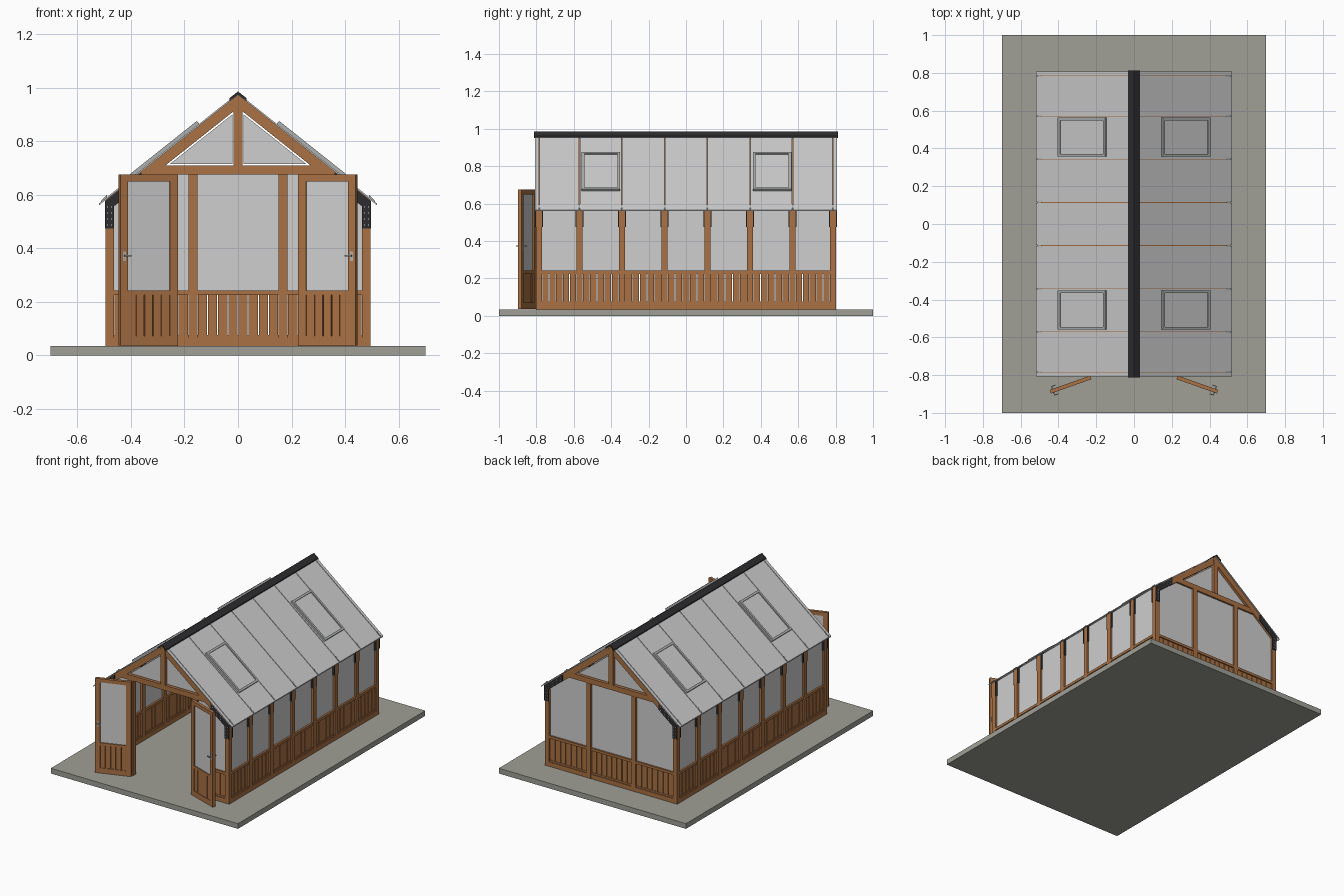
import bpy, bmesh, math
from mathutils import Matrix, Vector

if "Cube" in bpy.data.objects:
    bpy.data.objects.remove(bpy.data.objects["Cube"])


def material(name, rgb):
    m = bpy.data.materials.new(name)
    m.diffuse_color = (*rgb, 1)
    m.use_nodes = True
    m.node_tree.nodes["Principled BSDF"].inputs["Base Color"].default_value = m.diffuse_color
    return m


WOOD = material("cedar wood", (0.40, 0.165, 0.058))
GLASS = material("pale glazing", (0.62, 0.62, 0.62))
STONE = material("concrete", (0.35, 0.35, 0.31))
DARK = material("dark metal", (0.027, 0.027, 0.03))
METAL = material("grey metal", (0.42, 0.43, 0.43))

I = Matrix.Identity(4)


def finish(bm, name, mat):
    bmesh.ops.recalc_face_normals(bm, faces=bm.faces)
    me = bpy.data.meshes.new(name)
    bm.to_mesh(me)
    bm.free()
    me.materials.append(mat)
    ob = bpy.data.objects.new(name, me)
    bpy.context.collection.objects.link(ob)
    return ob


def box(bm, x0, x1, y0, y1, z0, z1, M=I):
    c = Vector(((x0 + x1) / 2, (y0 + y1) / 2, (z0 + z1) / 2))
    S = Matrix.Diagonal((abs(x1 - x0), abs(y1 - y0), abs(z1 - z0), 1))
    bmesh.ops.create_cube(bm, size=1, matrix=M @ Matrix.Translation(c) @ S)


def prism(bm, pts, y0, y1, mirror=False):
    """Extrude an xz outline along y; optionally repeat it on -x."""
    for s in ((1, -1) if mirror else (1,)):
        a = [bm.verts.new((s * x, y0, z)) for x, z in pts]
        b = [bm.verts.new((s * x, y1, z)) for x, z in pts]
        bm.faces.new(a)
        bm.faces.new(b[::-1])
        n = len(pts)
        for i in range(n):
            bm.faces.new((a[i], b[i], b[(i + 1) % n], a[(i + 1) % n]))


SL = 0.794                                   # roof slope
P = [-0.785, -0.57, -0.343, -0.114, 0.114, 0.343, 0.57, 0.785]  # post positions
HP = 0.016                                   # half post width
FL, SILL, RAIL, TOP = 0.035, 0.065, 0.242, 0.675


def roof(x): return 0.980 - SL * x           # outer roof line
def raft_t(x): return 0.973 - SL * x         # rafter top
def raft_b(x): return 0.925 - SL * x         # rafter underside


# base slab
bm = bmesh.new()
box(bm, -0.70, 0.70, -1, 1, 0, FL)
finish(bm, "base_slab", STONE)

# side posts, sills
bm = bmesh.new()
for s in (-1, 1):
    for y in P:
        box(bm, s * 0.463, s * 0.495, y - HP, y + HP, SILL, 0.565)
    box(bm, s * 0.463, s * 0.495, P[0] - HP, P[-1] + HP, FL, SILL)
finish(bm, "side_posts_and_sills", WOOD)

# rafters
bm = bmesh.new()
for y in P:
    prism(bm, [(0, raft_t(0)), (0.495, raft_t(0.495)), (0.495, raft_b(0.495)), (0, raft_b(0))],
          y - HP, y + HP, True)
finish(bm, "rafters", WOOD)

# gable frames: collar beam, king post, mid posts
bm = bmesh.new()
for y, xm in ((P[0], 0.24), (P[-1], 0.168)):
    prism(bm, [(-0.36, TOP), (0.36, TOP), (0.32, 0.71), (-0.32, 0.71)], y - HP + .001, y + HP - .001)
    box(bm, -0.017, 0.017, y - HP - .001, y + HP + .001, 0.71, 0.95)
    for s in (-1, 1):
        box(bm, s * xm - HP, s * xm + HP, y - HP, y + HP, FL, TOP)
finish(bm, "gable_frames", WOOD)


def wainscot(bm, M, L, sill=True):
    """Boarded panel: local x along wall, y thickness, z up."""
    if sill:
        box(bm, 0, L, -0.015, 0.015, FL, SILL, M)
    box(bm, 0, L, -0.015, 0.015, 0.225, RAIL, M)
    box(bm, 0, L, -0.010, 0.010, SILL, 0.076, M)
    n = round(L / 0.038)
    w = L / n
    for i in range(n):
        box(bm, i * w + 0.002, (i + 1) * w - 0.002, -0.007, 0.007, 0.07, 0.228, M)


wood, glass = bmesh.new(), bmesh.new()
# side bays
for s in (-1, 1):
    for a, b in zip(P, P[1:]):
        M = Matrix.Translation((s * 0.479, a + HP, 0)) @ Matrix.Rotation(math.pi / 2, 4, 'Z')
        wainscot(wood, M, b - a - 2 * HP, False)
        box(glass, s * 0.476, s * 0.482, a + HP, b - HP, RAIL, 0.585)
# gable bays
for y, xm in ((P[0], 0.24), (P[-1], 0.168)):
    x1 = xm + HP
    for s in (-1, 1):
        x0 = x1 if s > 0 else -0.463
        wainscot(wood, Matrix.Translation((x0, y, 0)), 0.463 - x1)
    xq = (0.925 - TOP) / SL
    prism(glass, [(x1, RAIL), (0.463, RAIL), (0.463, raft_b(0.463)), (xq, TOP), (x1, TOP)],
          y - .003, y + .003, True)
    # upper triangles, with a thin margin inside the frame
    prism(glass, [(0.021, 0.715), ((0.917 - 0.715) / SL, 0.715), (0.021, 0.917 - SL * 0.021)],
          y - .003, y + .003, True)
# back centre bay
xb = 0.168 - HP
wainscot(wood, Matrix.Translation((-xb, P[-1], 0)), 2 * xb)
box(glass, -xb, xb, P[-1] - .003, P[-1] + .003, RAIL, TOP)
finish(wood, "wainscot_panels", WOOD)
finish(glass, "wall_glazing", GLASS)

# roof panels, with narrow joints over the rafters
bm = bmesh.new()
edges = [-0.81] + P + [0.81]
for a, b in zip(edges, edges[1:]):
    prism(bm, [(0, roof(0)), (0.52, roof(0.52)), (0.52, roof(0.52) - .007), (0, roof(0) - .007)],
          a + .002, b - .002, True)
finish(bm, "roof_panels", GLASS)

# ridge cap
bm = bmesh.new()
prism(bm, [(0, 0.986), (0.032, 0.961), (0.032, 0.95), (0, 0.974)], -0.812, 0.812, True)
finish(bm, "ridge_cap", DARK)

# eave clips at the panel joints
bm = bmesh.new()
for s in (-1, 1):
    for y in P:
        prism(bm, [(s * .490, roof(.490) + .008), (s * .512, roof(.512) + .003),
                   (s * .512, roof(.512) - .005), (s * .490, roof(.490) - .005)], y - .004, y + .004)
finish(bm, "eave_clips", METAL)

# roof windows: raised frame and pane, in roof-aligned local space
frame, pane = bmesh.new(), bmesh.new()
ang = math.atan(SL)
for s in (-1, 1):
    for yc in (-0.455, 0.46):
        M = (Matrix.Translation((s * 0.27, yc, roof(0.27))) @ Matrix.Rotation(s * ang, 4, 'Y'))
        u, v, t = 0.160, 0.103, 0.014
        for k in (-1, 1):
            box(frame, k * u, k * (u - t), -v, v, -.004, .014, M)
            box(frame, -u + t, u - t, k * v, k * (v - t), -.004, .014, M)
        box(pane, -u + t, u - t, -v + t, v - t, -.002, .007, M)
finish(frame, "roof_window_frames", METAL)
finish(pane, "roof_window_panes", GLASS)

# dark brackets joining posts and rafters, with screws
plates, screws = bmesh.new(), bmesh.new()
arm = [(0.496, 0.475), (0.464, 0.475), (0.464, raft_b(0.464)), (0.36, raft_b(0.36)),
       (0.36, raft_t(0.36) - .002), (0.496, raft_t(0.496) - .002)]
dots = [(x, z) for x in (0.473, 0.487) for z in (0.488, 0.51, 0.532, 0.554)]
dots += [(x, raft_b(x) + h) for x in (0.375, 0.405, 0.435) for h in (0.013, 0.034)]
for y in P:
    for k in (-1, 1):
        f = y + k * HP
        prism(plates, arm, f, f + k * .005, True)
        if abs(f) > 0.8:
            for x, z in dots:
                for s in (-1, 1):
                    box(screws, s * x - .002, s * x + .002, f, f + k * .007, z - .002, z + .002)
finish(plates, "bracket_plates", DARK)
finish(screws, "bracket_screws", GLASS)

# open double doors: local x runs from hinge to handle
for side, s in (("left", -1), ("right", 1)):
    turn = Matrix.Rotation(math.radians(-19.5), 4, 'Z')
    M = Matrix.Diagonal((s, 1, 1, 1)) @ Matrix.Translation((0.228, -0.812, 0)) @ turn
    W, h, st = 0.228, 0.010, 0.031
    bm = bmesh.new()
    for x in (0, W - st):
        box(bm, x, x + st, -h, h, FL + .002, TOP, M)
    for z0, z1 in ((0.65, TOP), (0.225, RAIL), (FL + .002, 0.072)):
        box(bm, st, W - st, -h, h, z0, z1, M)
    for i in range(5):
        w = (W - 2 * st) / 5
        box(bm, st + i * w + .0015, st + (i + 1) * w - .0015, -.006, .006, 0.07, 0.228, M)
    finish(bm, side + "_door_frame", WOOD)
    bm = bmesh.new()
    box(bm, st, W - st, -.003, .003, RAIL, 0.65, M)
    finish(bm, side + "_door_glass", GLASS)
    # lever handle on both faces
    bm = bmesh.new()
    xh = W - 0.016
    box(bm, xh - .005, xh + .005, -.012, .012, 0.352, 0.388, M)
    box(bm, xh - .003, xh + .003, -.026, .026, 0.370, 0.376, M)
    for k in (-1, 1):
        box(bm, xh - .022, xh + .003, k * .022, k * .027, 0.370, 0.376, M)
    finish(bm, side + "_door_handle", METAL)
